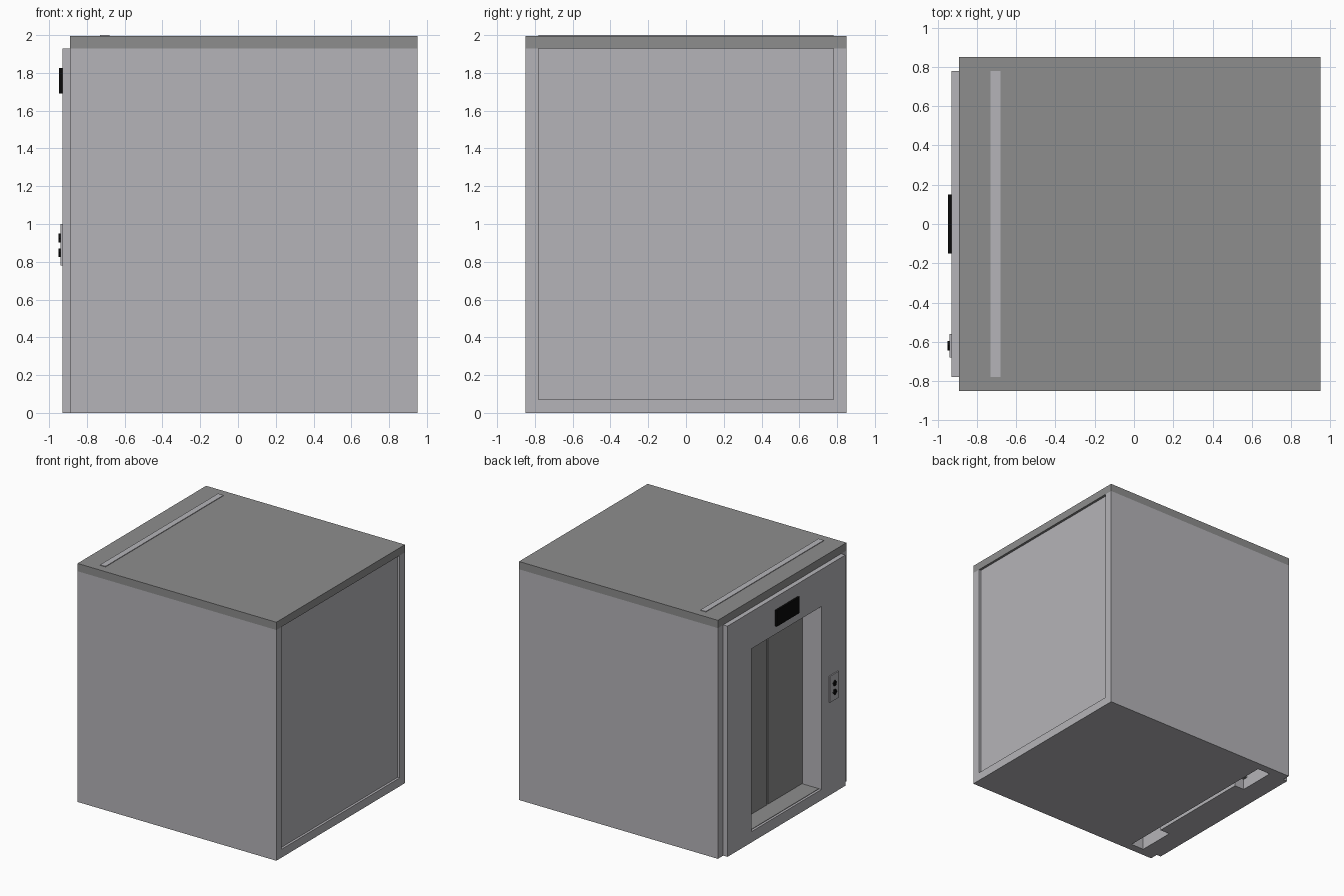
import bpy

if "Cube" in bpy.data.objects:
    bpy.data.objects.remove(bpy.data.objects["Cube"])


def material(name, rgb):
    m = bpy.data.materials.new(name)
    m.diffuse_color = (*rgb, 1)
    m.use_nodes = True
    m.node_tree.nodes["Principled BSDF"].inputs["Base Color"].default_value = m.diffuse_color
    return m


LIGHT = material("light_steel", (0.46, 0.455, 0.48))
MID = material("mid_grey", (0.27, 0.27, 0.27))
BLACK = material("black", (0.003, 0.003, 0.003))


def mesh(name, verts, faces, mat):
    me = bpy.data.meshes.new(name)
    me.from_pydata(verts, [], faces)
    me.materials.append(mat)
    ob = bpy.data.objects.new(name, me)
    bpy.context.collection.objects.link(ob)
    return ob


def prism(name, x0, x1, pts, mat):
    """Extrude a y-z outline (counter-clockwise seen from +x) along x."""
    n = len(pts)
    verts = [(x, y, z) for x in (x0, x1) for y, z in pts]
    faces = [list(range(n))[::-1], list(range(n, 2 * n))]
    faces += [(i, (i + 1) % n, n + (i + 1) % n, n + i) for i in range(n)]
    return mesh(name, verts, faces, mat)


def box(name, x, y, z, mat):
    return prism(name, x[0], x[1],
                 [(y[0], z[0]), (y[1], z[0]), (y[1], z[1]), (y[0], z[1])], mat)


# Cabin shell: floor, roof, rear panel set slightly in
box("floor", (-0.63, 0.95), (-0.78, 0.78), (0, 0.07), LIGHT)
box("roof", (-0.89, 0.95), (-0.85, 0.85), (1.93, 1.995), MID)
box("rear_panel", (0.90, 0.93), (-0.78, 0.78), (0.07, 1.93), LIGHT)

# Inner cabin front, its top edge shows through the roof
box("cabin_front_panel", (-0.73, -0.68), (-0.78, 0.78), (0.09, 2.0), LIGHT)

# Paired side walls, door jambs and sliding doors
for side, s in (("left", 1), ("right", -1)):
    def span(a, b):
        return tuple(sorted((s * a, s * b)))
    box("side_wall_" + side, (-0.89, 0.95), span(0.78, 0.85), (0, 1.93), LIGHT)
    box("door_jamb_" + side, (-0.93, -0.75), span(0.46, 0.78), (0, 1.93), LIGHT)
    box("door_" + side, (-0.755, -0.735), span(0.008, 0.50), (0.09, 1.66), MID)

# Doorway header and sill
box("door_header", (-0.93, -0.75), (-0.46, 0.46), (1.62, 1.93), LIGHT)
box("door_sill", (-0.93, -0.66), (-0.46, 0.46), (0, 0.09), LIGHT)
box("sill_plate", (-0.91, -0.75), (-0.455, 0.455), (0.09, 0.094), MID)

# Floor indicator display
box("display", (-0.947, -0.93), (-0.15, 0.15), (1.69, 1.825), BLACK)

# Call panel with up and down arrow buttons
box("call_panel", (-0.94, -0.93), (-0.68, -0.56), (0.78, 1.0), LIGHT)
for name, zc, d in (("up", 0.925, 1), ("down", 0.848, -1)):
    arrow = [(-0.025, -0.002), (-0.01, -0.002), (-0.01, -0.022), (0.01, -0.022),
             (0.01, -0.002), (0.025, -0.002), (0, 0.024)]
    # rotating by 180 degrees keeps the winding
    prism("button_" + name, -0.95, -0.94,
          [(-0.62 + d * y, zc + d * z) for y, z in arrow], BLACK)
